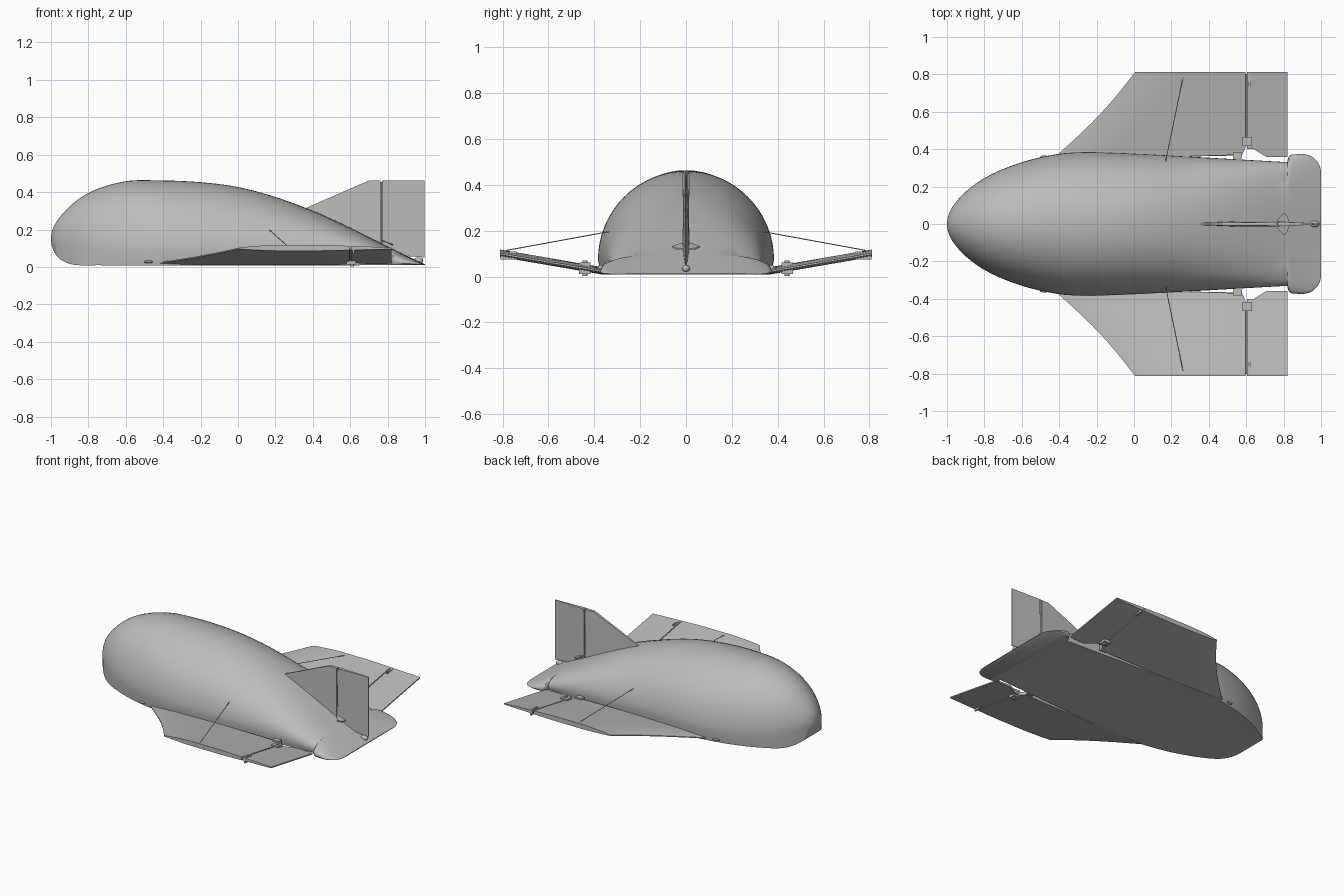
import bpy, bmesh, math
from mathutils import Vector

default_cube = bpy.data.objects.get("Cube")
if default_cube:
    bpy.data.objects.remove(default_cube, do_unlink=True)

grey = bpy.data.materials.new("plain grey")
grey.use_nodes = True
grey_value = (0.5, 0.5, 0.5, 1)
grey.diffuse_color = grey_value
grey.node_tree.nodes["Principled BSDF"].inputs["Base Color"].default_value = grey_value


def finish(bm, name, angle=30):
    """Turn a bmesh into a shaded object."""
    bmesh.ops.remove_doubles(bm, verts=bm.verts, dist=0.00005)
    bmesh.ops.recalc_face_normals(bm, faces=bm.faces)
    mesh = bpy.data.meshes.new(name)
    bm.to_mesh(mesh)
    bm.free()
    mesh.materials.append(grey)
    obj = bpy.data.objects.new(name, mesh)
    bpy.context.collection.objects.link(obj)
    bpy.ops.object.select_all(action="DESELECT")
    obj.select_set(True)
    bpy.context.view_layer.objects.active = obj
    bpy.ops.object.shade_smooth_by_angle(angle=math.radians(angle))
    return obj


def loft(name, rings, angle=30):
    """Skin a list of closed rings and cap both ends."""
    bm = bmesh.new()
    loops = [[bm.verts.new(p) for p in ring] for ring in rings]
    for a, b in zip(loops, loops[1:]):
        for i in range(len(a)):
            j = (i + 1) % len(a)
            bm.faces.new((a[i], a[j], b[j], b[i]))
    bm.faces.new(loops[0])
    bm.faces.new(loops[-1])
    return finish(bm, name, angle)


def rod(name, start, end, radius, sides=8):
    start, end = Vector(start), Vector(end)
    axis = end - start
    bm = bmesh.new()
    bmesh.ops.create_cone(bm, cap_ends=True, segments=sides, radius1=radius,
                          radius2=radius, depth=axis.length)
    bmesh.ops.transform(bm, verts=bm.verts,
                        matrix=axis.to_track_quat("Z", "Y").to_matrix().to_4x4())
    bmesh.ops.translate(bm, verts=bm.verts, vec=(start + end) / 2)
    return finish(bm, name)


def box(name, centre, size):
    bm = bmesh.new()
    bmesh.ops.create_cube(bm, size=1)
    bmesh.ops.scale(bm, verts=bm.verts, vec=size)
    bmesh.ops.translate(bm, verts=bm.verts, vec=centre)
    return finish(bm, name)


def curve(points):
    """Smooth interpolation, finely parametrised near the blunt nose."""
    pts = [(math.sqrt(x + 1), v) for x, v in points]
    slopes = []
    for i in range(len(pts)):
        a, b = pts[max(i - 1, 0)], pts[min(i + 1, len(pts) - 1)]
        slopes.append((b[1] - a[1]) / (b[0] - a[0]))

    def value(x):
        s = math.sqrt(max(x + 1, 0))
        i = 0
        while i < len(pts) - 2 and s > pts[i + 1][0]:
            i += 1
        h = pts[i + 1][0] - pts[i][0]
        t = min((s - pts[i][0]) / h, 1)
        u = 1 - t
        return (u * u * (1 + 2 * t) * pts[i][1] + t * t * (1 + 2 * u) * pts[i + 1][1]
                + h * t * u * (u * slopes[i] - t * slopes[i + 1]))
    return value


# Hull: flat-bottomed lifting body
top = curve([(-1, .15), (-.95, .27), (-.8, .395), (-.6, .458), (-.4, .462), (-.2, .453),
             (0, .427), (.2, .374), (.4, .3), (.6, .21), (.8, .11), (1, .014)])
half_width = curve([(-1, 0), (-.95, .12), (-.8, .245), (-.6, .33), (-.4, .375), (-.25, .384),
                    (0, .376), (.3, .36), (.6, .343), (.83, .33)])
bottom = curve([(-1, .15), (-.98, .075), (-.95, .04), (-.88, .012), (-.75, .009), (1, .009)])
shoulder = curve([(-1, .15), (-.8, .1), (-.5, .08), (.2, .07), (.6, .05), (.83, .025), (1, .011)])
N = 32


def hull_ring(x, w):
    lo, mid, hi = bottom(x), shoulder(x), top(x)
    power = 1 if x < .3 else 1 - .3 * min((x - .3) / .5, 1)
    ring = [(x, -w * .97, lo)]
    for k in range(N + 1):
        a = math.pi * k / N
        c = math.cos(a)
        ring.append((x, -math.copysign(abs(c) ** power, c) * w,
                     mid + (hi - mid) * max(math.sin(a), 0) ** power))
    ring.append((x, w * .97, lo))
    return ring


stations = [-1 + 1.82 * (k / 56) ** 2 + .00002 for k in range(57)]
rings = [hull_ring(x, max(half_width(x), .0005)) for x in stations]
# Body flap: rounded-corner shelf at the tail
r = .1
rings += [hull_ring(.822, .345), hull_ring(.829, .362), hull_ring(.845, .372)]
for k in range(9):
    a = math.pi / 2 * k / 8
    rings.append(hull_ring(.9 + r * math.sin(a), .374 - r + r * math.cos(a)))
loft("hull", rings, 40)

# Wings: main panels and hinged flaps with dihedral
ROOT, TIP, HINGE, REAR = .365, .812, .6, .822


def wing_z(y):
    return .022 + (y - ROOT) * .172


def leading(y):
    t = (y - ROOT) / (TIP - ROOT)
    return -.415 + .42 * t - .025 * math.sin(math.pi * t) * -1


def thickness(x, y):
    """Half thickness of the section: round nose, tapered rear."""
    d = x - leading(y)
    return max(.016 * min(1, math.sqrt(max(d, 0) / .2)) * min(1, .25 + (REAR - x) / .5), .003)


def panel_ring(y, side, x0, x1, n=14):
    xs = [x0 + (x1 - x0) * (k / n) ** 1.5 for k in range(n + 1)]
    upper = [(x, y * side, wing_z(y) + 1.2 * thickness(x, y)) for x in xs]
    lower = [(x, y * side, wing_z(y) - .8 * thickness(x, y)) for x in reversed(xs)]
    return upper + lower


for side, label in ((1, "left"), (-1, "right")):
    spans = [ROOT + (TIP - ROOT) * k / 10 for k in range(11)]
    loft(label + "_wing", [panel_ring(y, side, leading(y), .575 if y < .4 else HINGE - .003)
                           for y in spans], 25)
    flap = [(.358, .72, REAR - .008), (.36, .705, REAR), (.4, .64, REAR),
            (.402, HINGE + .003, REAR), (TIP, HINGE + .003, REAR)]
    loft(label + "_wing_flap", [panel_ring(y, side, a, b, 8) for y, a, b in flap], 25)

    # Hinge barrel, control horn and actuator rod
    rod(label + "_flap_hinge", (HINGE, side * .42, wing_z(.42)),
        (HINGE, side * .8, wing_z(.8)), .005)
    box(label + "_tip_hinge", (.618, side * .775, wing_z(.775)), (.01, .07, .036))
    box(label + "_horn_base", (.606, side * .441, wing_z(.441) + .002), (.05, .05, .05))
    rod(label + "_horn_pin", (.61, side * .441, .003), (.61, side * .441, .07), .011, 16)
    rod(label + "_horn_arm", (.606, side * .441, .022), (.555, side * .37, .03), .006)
    box(label + "_actuator", (.553, side * .366, .033), (.05, .03, .034))
    rod(label + "_actuator_rod", (.3, side * .368, .034), (.55, side * .373, .034), .007)

    # Bracing wire with end fitting
    wire_end = (.262, side * .785, wing_z(.785) + .02)
    rod(label + "_brace_wire", (.165, side * .315, .2), wire_end, .0022)
    rod(label + "_brace_fitting", (.262, side * .785, wing_z(.785)), wire_end, .008, 12)

    # Small oval port on the forward hull side
    bm = bmesh.new()
    bmesh.ops.create_uvsphere(bm, u_segments=16, v_segments=8, radius=1)
    bmesh.ops.scale(bm, verts=bm.verts, vec=(.026, .012, .007))
    bmesh.ops.translate(bm, verts=bm.verts, vec=(-.478, side * .355, .027))
    finish(bm, label + "_side_port")


# Fin and rudder: upright plates with a shaped thickness
def plate(name, outline):
    """Outline rows of x, z, half thickness."""
    loft(name, [[(x, -t, z) for x, z, t in outline], [(x, t, z) for x, z, t in outline]])


plate("fin", [(.355, .312, .006), (.7, .462, .008), (.762, .462, .012),
              (.762, .08, .014), (.5, .2, .014)])
plate("rudder", [(.77, .462, .012), (.998, .462, .002), (.998, .05, .002),
                 (.88, .06, .006), (.77, .11, .014)])
rod("rudder_hinge", (.766, 0, .1), (.766, 0, .455), .005)
for z in (.16, .4):
    box("rudder_hinge_strap", (.775, 0, z), (.012, .032, .1))

# Rudder horn: thin rounded plate across the rudder root
horn = [(.765, -.02), (.8, -.06), (.822, -.04), (.83, 0), (.822, .04), (.8, .06), (.765, .02)]
loft("rudder_horn", [[(x, y, z + (x - .8) * -.4) for x, y in horn] for z in (.126, .133)])

# Tail ball
bm = bmesh.new()
bmesh.ops.create_uvsphere(bm, u_segments=20, v_segments=12, radius=.017)
bmesh.ops.scale(bm, verts=bm.verts, vec=(1.5, 1, 1))
bmesh.ops.translate(bm, verts=bm.verts, vec=(.965, 0, .034))
finish(bm, "tail_ball")
